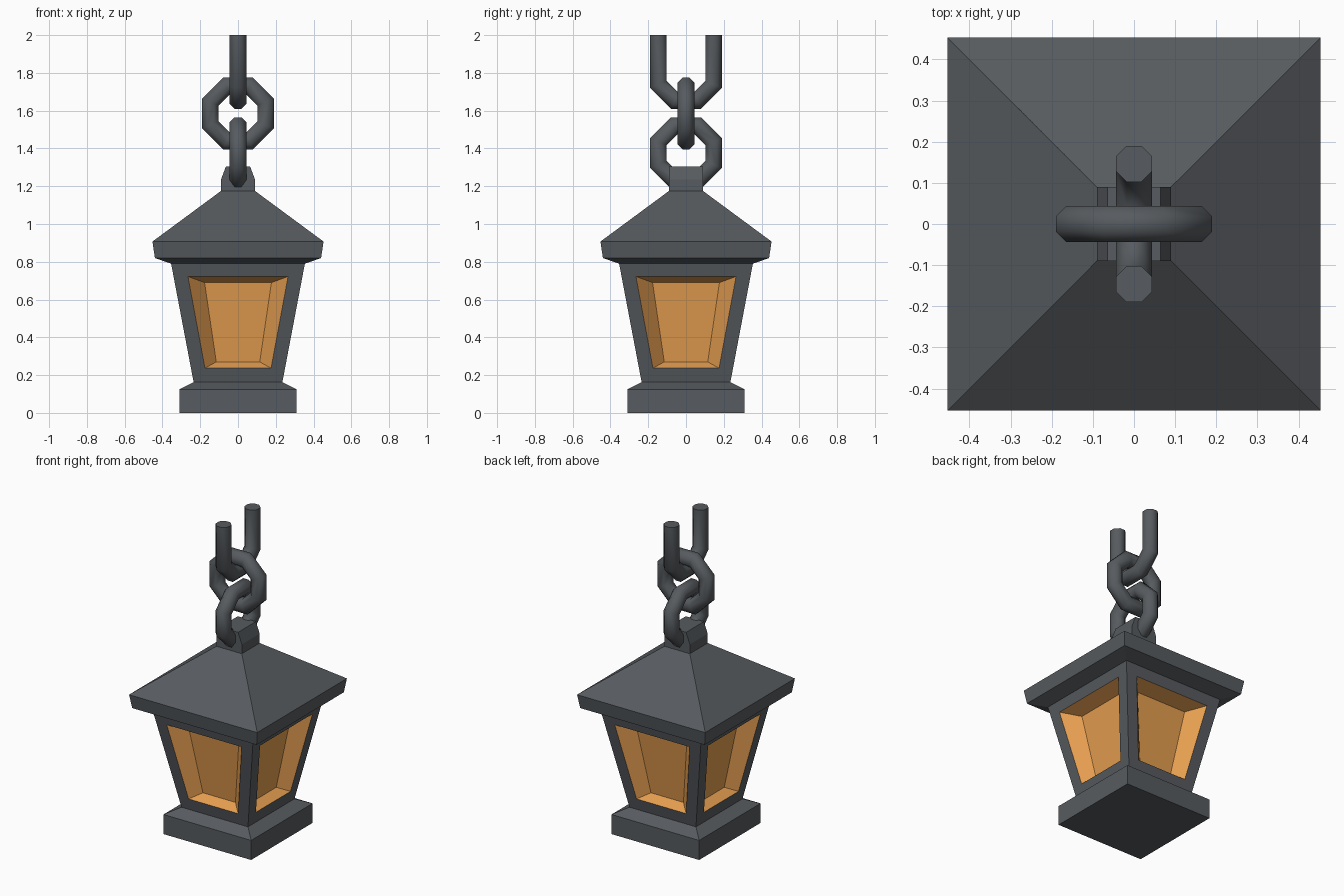
import bpy, bmesh, math
from mathutils import Matrix

if "Cube" in bpy.data.objects:
    bpy.data.objects.remove(bpy.data.objects["Cube"])


def material(name, rgb):
    m = bpy.data.materials.new(name)
    m.diffuse_color = (*rgb, 1)
    m.use_nodes = True
    m.node_tree.nodes["Principled BSDF"].inputs["Base Color"].default_value = m.diffuse_color
    return m


iron = material("dark iron", (0.095, 0.105, 0.115))
amber = material("amber glass", (0.78, 0.34, 0.08))


def finish(bm, name, mats):
    bmesh.ops.remove_doubles(bm, verts=bm.verts, dist=1e-5)
    bmesh.ops.recalc_face_normals(bm, faces=bm.faces)
    me = bpy.data.meshes.new(name)
    bm.to_mesh(me)
    bm.free()
    for m in mats:
        me.materials.append(m)
    ob = bpy.data.objects.new(name, me)
    bpy.context.collection.objects.link(ob)
    return ob


def bridge(bm, rings, closed=False):
    """Join consecutive vertex rings; cap the ends when open."""
    vs = [[bm.verts.new(p) for p in r] for r in rings]
    n = len(vs[0])
    for i in range(len(vs) if closed else len(vs) - 1):
        a, b = vs[i], vs[(i + 1) % len(vs)]
        for k in range(n):
            bm.faces.new((a[k], a[(k + 1) % n], b[(k + 1) % n], b[k]))
    if not closed:
        bm.faces.new(vs[0])
        bm.faces.new(vs[-1])


def square_stack(name, profile):
    bm = bmesh.new()
    bridge(bm, [[(-h, -h, z), (h, -h, z), (h, h, z), (-h, h, z)] for h, z in profile])
    return finish(bm, name, [iron])


# Base and roof
square_stack("base", [(0.31, 0), (0.31, 0.125), (0.235, 0.163)])
square_stack("roof", [(0.355, 0.79), (0.44, 0.82), (0.453, 0.907), (0.09, 1.175)])

# Tapered body with a recessed amber window on each side
Z0, Z1, H0, H1 = 0.163, 0.795, 0.235, 0.355


def half(z):
    return H0 + (H1 - H0) * (z - Z0) / (Z1 - Z0)


def quad(w0, y0, z0, w1, y1, z1):
    return [(-w0, -y0, z0), (w0, -y0, z0), (w1, -y1, z1), (-w1, -y1, z1)]


bm = bmesh.new()
for side in range(4):
    rot = Matrix.Rotation(side * math.pi / 2, 4, 'Z')
    loops = [quad(H0, H0, Z0, H1, H1, Z1),
             quad(0.175, half(0.237), 0.237, 0.265, half(0.722), 0.722),
             quad(0.115, 0.19, 0.27, 0.177, 0.245, 0.69)]
    vs = [[bm.verts.new(p) for p in q] for q in loops]
    for ring in range(2):
        for k in range(4):
            j = (k + 1) % 4
            f = bm.faces.new((vs[ring][k], vs[ring][j], vs[ring + 1][j], vs[ring + 1][k]))
            f.material_index = ring
    bm.faces.new(vs[2]).material_index = 1
    bmesh.ops.transform(bm, matrix=rot, verts=sum(vs, []))
for h, z in ((H0, Z0), (H1, Z1)):
    bm.faces.new([bm.verts.new(p) for p in ((-h, -h, z), (h, -h, z), (h, h, z), (-h, h, z))])
finish(bm, "lantern_body", [iron, amber])

# Hanging lug on the roof
bm = bmesh.new()
profile = [(-0.09, 1.165), (-0.09, 1.235), (-0.064, 1.305), (0.064, 1.305), (0.09, 1.235), (0.09, 1.165)]
bridge(bm, [[(x, y, z) for x, z in profile] for y in (-0.09, 0.09)])
finish(bm, "hanging_lug", [iron])

# Octagonal chain links, with octagonal tube section
TUBE, RAD = 0.0475, 0.146
section = [(TUBE * math.cos(a), TUBE * math.sin(a))
           for a in [math.radians(22.5 + 45 * k) for k in range(8)]]


def link(name, zc, along_x, top=None):
    def place(u, v, w):
        return (u, w, zc + v) if along_x else (w, u, zc + v)

    def corner(deg):
        a = math.radians(deg)
        rs = [((RAD + p) / math.cos(math.pi / 8), q) for p, q in section]
        return [place(r * math.cos(a), r * math.sin(a), q) for r, q in rs]

    def end(sign):
        return [place(sign * (RAD + p), top - zc, q) for p, q in section]

    bm = bmesh.new()
    if top is None:
        bridge(bm, [corner(22.5 + 45 * k) for k in range(8)], True)
    else:
        bridge(bm, [end(-1)] + [corner(202.5 + 45 * k) for k in range(4)] + [end(1)])
    ob = finish(bm, name, [iron])
    bpy.ops.object.select_all(action='DESELECT')
    ob.select_set(True)
    bpy.context.view_layer.objects.active = ob
    bpy.ops.object.shade_smooth_by_angle(angle=math.radians(50))


link("lower_link", 1.375, False)
link("middle_link", 1.585, True)
link("upper_open_link", 1.80, False, 2.0)
